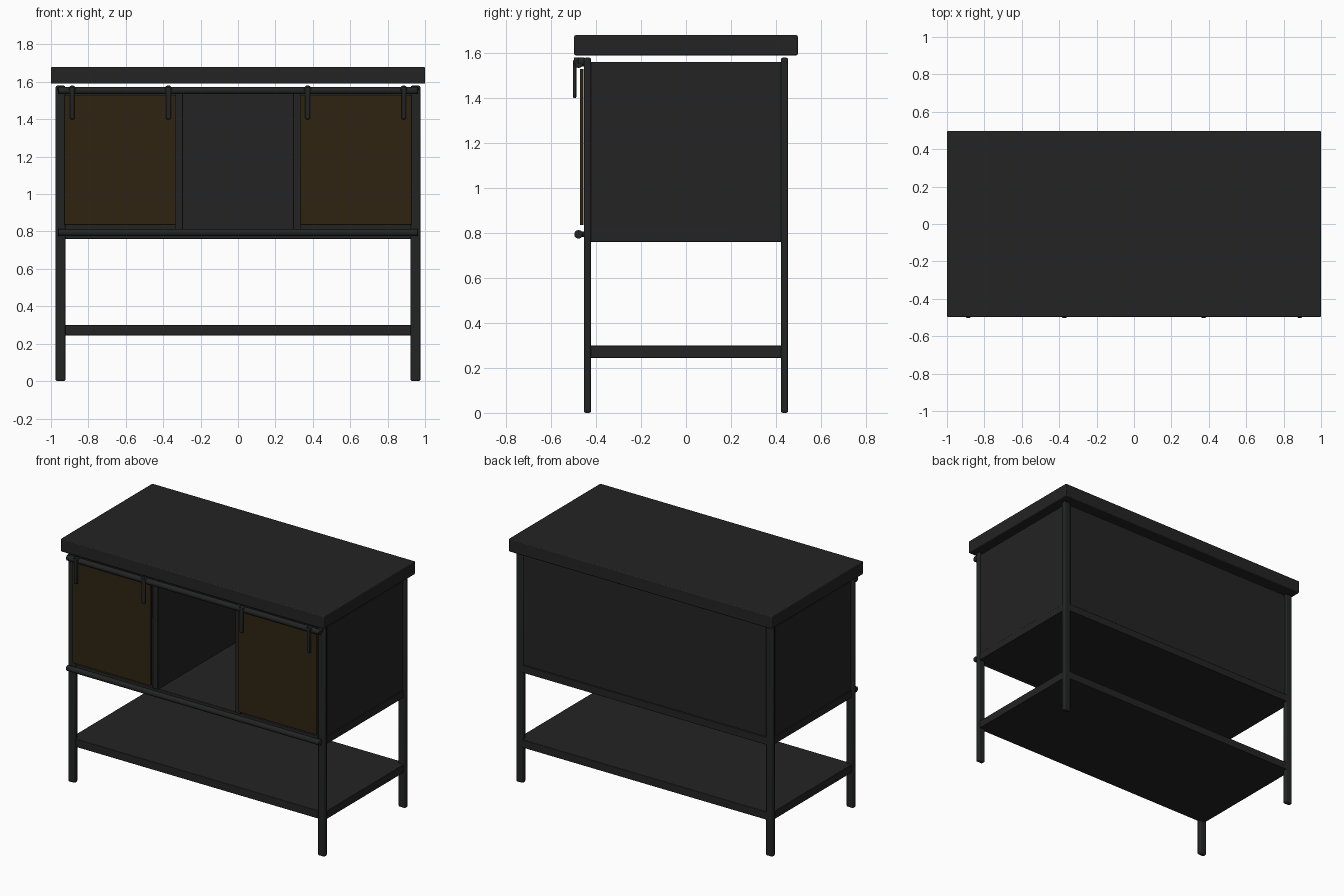
import bpy
from math import radians

cube = bpy.data.objects.get("Cube")
if cube:
    bpy.data.objects.remove(cube, do_unlink=True)


def material(name, rgb):
    mat = bpy.data.materials.new(name)
    mat.use_nodes = True
    mat.diffuse_color = (*rgb, 1)
    mat.node_tree.nodes["Principled BSDF"].inputs["Base Color"].default_value = (*rgb, 1)
    return mat


panel_grey = material("charcoal panel", (0.017, 0.017, 0.017))
metal_grey = material("dark metal", (0.016, 0.018, 0.017))
wood_brown = material("dark brown wood", (0.029, 0.017, 0.006))


def finish(obj, name, mat, bevel=0, segments=2):
    obj.name = name
    obj.data.materials.append(mat)
    if bevel:
        mod = obj.modifiers.new("soft edges", "BEVEL")
        mod.width = bevel
        mod.segments = segments
    bpy.ops.object.shade_smooth_by_angle(angle=radians(35))
    return obj


def box(name, mat, x, y, z, bevel=0):
    """Box spanning the given (low, high) ranges."""
    spans = (x, y, z)
    bpy.ops.mesh.primitive_cube_add(size=1, location=[(a + b) / 2 for a, b in spans])
    obj = bpy.context.object
    obj.scale = [b - a for a, b in spans]
    bpy.ops.object.transform_apply(location=False, rotation=False, scale=True)
    return finish(obj, name, mat, bevel)


def rod(name, mat, centre, radius, length, axis, sides=24, bevel=0):
    turn = {"x": (0, radians(90), 0), "y": (radians(90), 0, 0)}[axis]
    bpy.ops.mesh.primitive_cylinder_add(vertices=sides, radius=radius, depth=length,
                                        location=centre, rotation=turn)
    return finish(bpy.context.object, name, mat, bevel)


def side_range(side, low, high):
    return (low, high) if side > 0 else (-high, -low)


# Worktop and shelves
box("worktop", panel_grey, (-1, 1), (-0.497, 0.497), (1.59, 1.68), 0.006)
box("cabinet_floor", panel_grey, (-0.93, 0.93), (-0.44, 0.453), (0.76, 0.812), 0.003)
box("lower_shelf", panel_grey, (-0.93, 0.93), (-0.44, 0.453), (0.245, 0.3), 0.003)
box("back_panel", panel_grey, (-0.93, 0.93), (0.425, 0.445), (0.805, 1.565))

# Sliding rails along the front
for level, z in (("upper", 1.553), ("lower", 0.794)):
    rod(level + "_rail", metal_grey, (0, -0.478, z), 0.019, 1.925, "x", bevel=0.004)

for side, label in ((1, "left"), (-1, "right")):
    # Legs
    for y, end in ((-0.438, "front"), (0.438, "back")):
        box(f"{label}_{end}_leg", metal_grey, side_range(side, 0.923, 0.975),
            (y - 0.016, y + 0.016), (0, 1.58), 0.008)

    # Side panels, their shelf edges and the full depth dividers
    box(label + "_side_panel", panel_grey, side_range(side, 0.935, 0.96),
        (-0.425, 0.425), (0.805, 1.56))
    for edge, low, high in (("cabinet", 0.76, 0.812), ("shelf", 0.245, 0.3)):
        box(f"{label}_{edge}_edge", panel_grey, side_range(side, 0.925, 0.965),
            (-0.425, 0.425), (low, high), 0.003)
    box(label + "_divider", panel_grey, side_range(side, 0.295, 0.335),
        (-0.45, 0.43), (0.81, 1.56), 0.003)

    # Sliding door with hanging straps and rollers
    box(label + "_door", wood_brown, side_range(side, 0.333, 0.928),
        (-0.472, -0.456), (0.835, 1.53), 0.002)
    for x, spot in ((0.372, "inner"), (0.886, "outer")):
        box(f"{label}_{spot}_strap", metal_grey, (side * x - 0.013, side * x + 0.013),
            (-0.502, -0.488), (1.4, 1.57), 0.005)
        rod(f"{label}_{spot}_roller", metal_grey, (side * x, -0.488, 1.562),
            0.019, 0.02, "y", bevel=0.004)
    # Rail mount near the leg
    rod(label + "_rail_mount", metal_grey, (side * 0.945, -0.465, 1.56),
        0.02, 0.03, "y", bevel=0.003)
    rod(label + "_lower_rail_mount", metal_grey, (side * 0.945, -0.462, 0.794),
        0.012, 0.03, "y")
